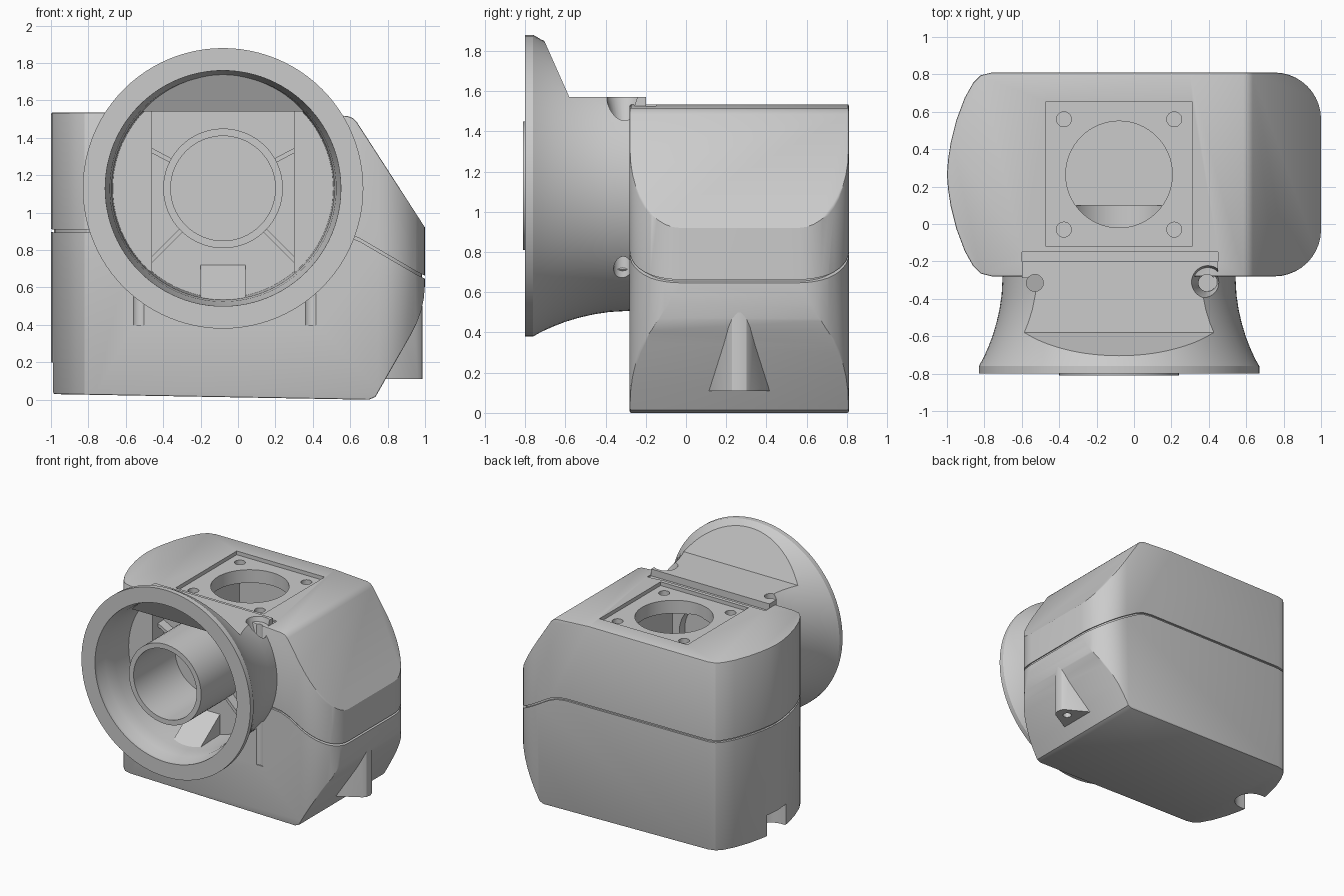
import bpy, bmesh
from math import sin, cos, pi, radians
from mathutils import Vector

if "Cube" in bpy.data.objects:
    bpy.data.objects.remove(bpy.data.objects["Cube"])

CX, CZ = -0.08, 1.13      # axis of the round funnel
CY = 0.265                # middle of the body depth


def finish(name, bm):
    bmesh.ops.recalc_face_normals(bm, faces=bm.faces)
    me = bpy.data.meshes.new(name)
    bm.to_mesh(me)
    bm.free()
    ob = bpy.data.objects.new(name, me)
    bpy.context.collection.objects.link(ob)
    return ob


def prism(name, pts, axis, a, b):
    """Extrude a 2D outline along x, y or z from a to b."""
    place = {'x': lambda p, t: (t, p[0], p[1]),
             'y': lambda p, t: (p[0], t, p[1]),
             'z': lambda p, t: (p[0], p[1], t)}[axis]
    bm = bmesh.new()
    lo = [bm.verts.new(place(p, a)) for p in pts]
    hi = [bm.verts.new(place(p, b)) for p in pts]
    bm.faces.new(lo)
    bm.faces.new(hi)
    n = len(pts)
    for i in range(n):
        j = (i + 1) % n
        bm.faces.new((lo[i], lo[j], hi[j], hi[i]))
    return finish(name, bm)


def box(name, x0, x1, y0, y1, z0, z1):
    return prism(name, [(x0, y0), (x1, y0), (x1, y1), (x0, y1)], 'z', z0, z1)


def disc(x, y, r, n=32):
    return [(x + r * cos(2 * pi * i / n), y + r * sin(2 * pi * i / n)) for i in range(n)]


def lathe(name, prof, n=96, closed=False):
    """Spin (y, radius) points around the funnel axis."""
    bm = bmesh.new()
    rings = [[bm.verts.new((CX + r * cos(2 * pi * i / n), y, CZ + r * sin(2 * pi * i / n)))
              for i in range(n)] for y, r in prof]
    pairs = list(zip(rings, rings[1:]))
    if closed:
        pairs.append((rings[-1], rings[0]))
    else:
        bm.faces.new(rings[0])
        bm.faces.new(rings[-1])
    for p, q in pairs:
        for i in range(n):
            j = (i + 1) % n
            bm.faces.new((p[i], p[j], q[j], q[i]))
    return finish(name, bm)


def apply(ob, mod):
    bpy.context.view_layer.objects.active = ob
    bpy.ops.object.modifier_apply(modifier=mod.name)


def boolean(ob, *tools, op='DIFFERENCE'):
    for t in tools:
        m = ob.modifiers.new('bool', 'BOOLEAN')
        m.operation, m.solver, m.object = op, 'EXACT', t
        apply(ob, m)
        bpy.data.objects.remove(t)


# Body: plan outline crossed with front outline
left = [(-0.76, 0.545), (-0.82, 0.53), (-0.86, 0.49), (-0.905, 0.41), (-0.95, 0.29),
        (-0.98, 0.17), (-0.994, 0.08)]
plan = [(x, CY + d) for x, d in left] + [(-1.0, CY)] + [(x, CY - d) for x, d in reversed(left)]
for cy, a0 in ((CY - 0.295, -90), (CY + 0.295, 0)):
    plan += [(0.75 + 0.25 * cos(radians(a0 + 9 * i)), cy + 0.25 * sin(radians(a0 + 9 * i)))
             for i in range(11)]
front = [(-1.1, 0.032), (0.70, 0.0), (0.735, 0.015), (0.92, 0.34), (0.955, 0.41), (0.978, 0.47),
         (0.993, 0.54), (1.0, 0.62), (1.0, 0.92), (0.635, 1.485), (0.615, 1.505), (0.585, 1.517),
         (0.3, 1.535), (-1.1, 1.535)]
body = prism('body', plan, 'z', -0.2, 1.8)
boolean(body, prism('side_cut', front, 'y', -1, 1.5), op='INTERSECT')
bev = body.modifiers.new('bevel', 'BEVEL')
bev.width, bev.segments, bev.limit_method, bev.angle_limit = 0.01, 2, 'ANGLE', radians(50)
apply(body, bev)

# Seam groove between lower and upper half
seam = [(-1.2, 0.905), (0.5, 0.892), (0.58, 0.882), (0.65, 0.855), (0.95, 0.68), (1.0, 0.655),
        (1.2, 0.62)]
band = prism('seam_band', [(x, z - 0.008) for x, z in seam] +
             [(x, z + 0.008) for x, z in reversed(seam)], 'y', -1, 1.5)
core = [(x * 0.984, CY + (y - CY) * 0.972) for x, y in plan]
boolean(band, prism('seam_core', core, 'z', -1, 3))
boolean(body, band)

# Top recess, round opening, inner chamber, screw holes and bottom notch
boolean(body,
        box('recess', CX - 0.39, CX + 0.39, CY - 0.385, CY + 0.39, 1.505, 1.7),
        prism('top_hole', disc(CX, CY, 0.285, 64), 'z', 1.2, 1.7),
        box('chamber', CX - 0.34, CX + 0.34, -0.2, 0.62, 0.97, 1.4),
        prism('front_hole', disc(CX, CZ, 0.28, 64), 'y', -0.5, 0.1),
        box('lip_groove', -0.6, 0.45, -0.2, -0.15, 1.515, 1.7))
for sx in (-1, 1):
    for sy in (-1, 1):
        boolean(body, prism('screw', disc(CX + sx * 0.295, CY + sy * 0.295, 0.04, 24),
                            'z', 1.42, 1.6))
slot = [(-1.1, CY - 0.12), (-0.94, CY - 0.12)] + \
       [(-0.94 + 0.12 * cos(radians(a)), CY + 0.12 * sin(radians(a))) for a in range(-75, 90, 15)] + \
       [(-0.94, CY + 0.12), (-1.1, CY + 0.12)]
boolean(body, prism('slot', slot, 'z', -0.2, 0.2))

# Screw foot on the right slope
foot_plan = [(0.65, CY - 0.178), (0.79, CY - 0.15), (0.96, CY - 0.055), (0.978, CY - 0.035),
             (0.986, CY)]
foot_plan += [(x, 2 * CY - y) for x, y in reversed(foot_plan[:-1])]
foot = prism('screw_foot', foot_plan, 'z', 0.11, 0.5)
under = [(-1, -1), (0.68, -0.06), (0.89, 0.31), (0.93, 0.41), (0.95, 0.6), (-1, 0.6)]
boolean(foot, prism('foot_trim', under, 'y', -1, 1),
        prism('foot_hole', disc(0.89, CY, 0.032, 24), 'z', 0, 0.3))

# Flared funnel with a flat top and slanted shield
outer = [(-0.80, 0.75), (-0.76, 0.75), (-0.72, 0.727), (-0.66, 0.70), (-0.6, 0.677),
         (-0.53, 0.656), (-0.46, 0.64), (-0.38, 0.628), (-0.27, 0.622)]
inner = [(-0.85, 0.63), (-0.77, 0.63), (-0.70, 0.605), (-0.6, 0.595), (-0.285, 0.585)]
funnel = lathe('funnel', outer)
boolean(funnel, prism('top_cut', [(-0.72, 1.885), (-0.58, 1.57), (0.1, 1.57), (0.1, 2.1),
                                  (-0.72, 2.1)], 'x', -2, 2))
hollow = lathe('funnel_hollow', inner)
boolean(hollow, prism('shield', [(-0.765, 1.85), (-0.61, 1.54), (0.1, 1.54), (0.1, 2.1),
                                 (-0.765, 2.1)], 'x', -2, 2),
        box('column_left', -1, -0.46, -0.43, 0, 0, 2),
        box('column_right', 0.3, 1, -0.43, 0, 0, 2))
boolean(funnel, hollow)

# Mounting lip and vertical screw holes
lip = box('mounting_lip', -0.6, 0.45, -0.29, -0.2, 1.5, 1.57)
for x in (-0.53, 0.39):
    for ob in (funnel, lip, body):
        boolean(ob, prism('hole', disc(x, -0.315, 0.045), 'z', 0.4, 1.8))
for ob in (funnel, lip):
    bm = bmesh.new()
    bmesh.ops.create_cone(bm, cap_ends=True, segments=32, radius1=0.05, radius2=0.1, depth=0.2)
    bmesh.ops.translate(bm, verts=bm.verts, vec=(0.395, -0.31, 1.52))
    boolean(ob, finish('countersink', bm))

# Inner tube
tube = lathe('inner_tube', [(-0.81, 0.28), (-0.81, 0.32), (-0.27, 0.32), (-0.27, 0.28)], 64, True)

# Ribs that hold the tube, and the wedge below it
for i, a in enumerate((28, 152, 225, 315)):
    d = Vector((cos(radians(a)), 0, sin(radians(a))))
    s = Vector((-d.z, 0, d.x)) * 0.012
    c = Vector((CX, 0, CZ))
    pts = [c + d * r + s * k for r, k in ((0.31, -1), (0.6, -1), (0.6, 1), (0.31, 1))]
    prism('rib_%d' % i, [(p.x, p.z) for p in pts], 'y', -0.36, -0.27)
wedge = prism('bottom_wedge', [(-0.55, 0.535), (-0.27, 0.535), (-0.27, 0.73)], 'x', -0.2, 0.04)

# Smooth shading with crisp edges
for ob in bpy.context.collection.objects:
    ob.select_set(True)
    bpy.context.view_layer.objects.active = ob
bpy.ops.object.shade_smooth_by_angle(angle=radians(28))
